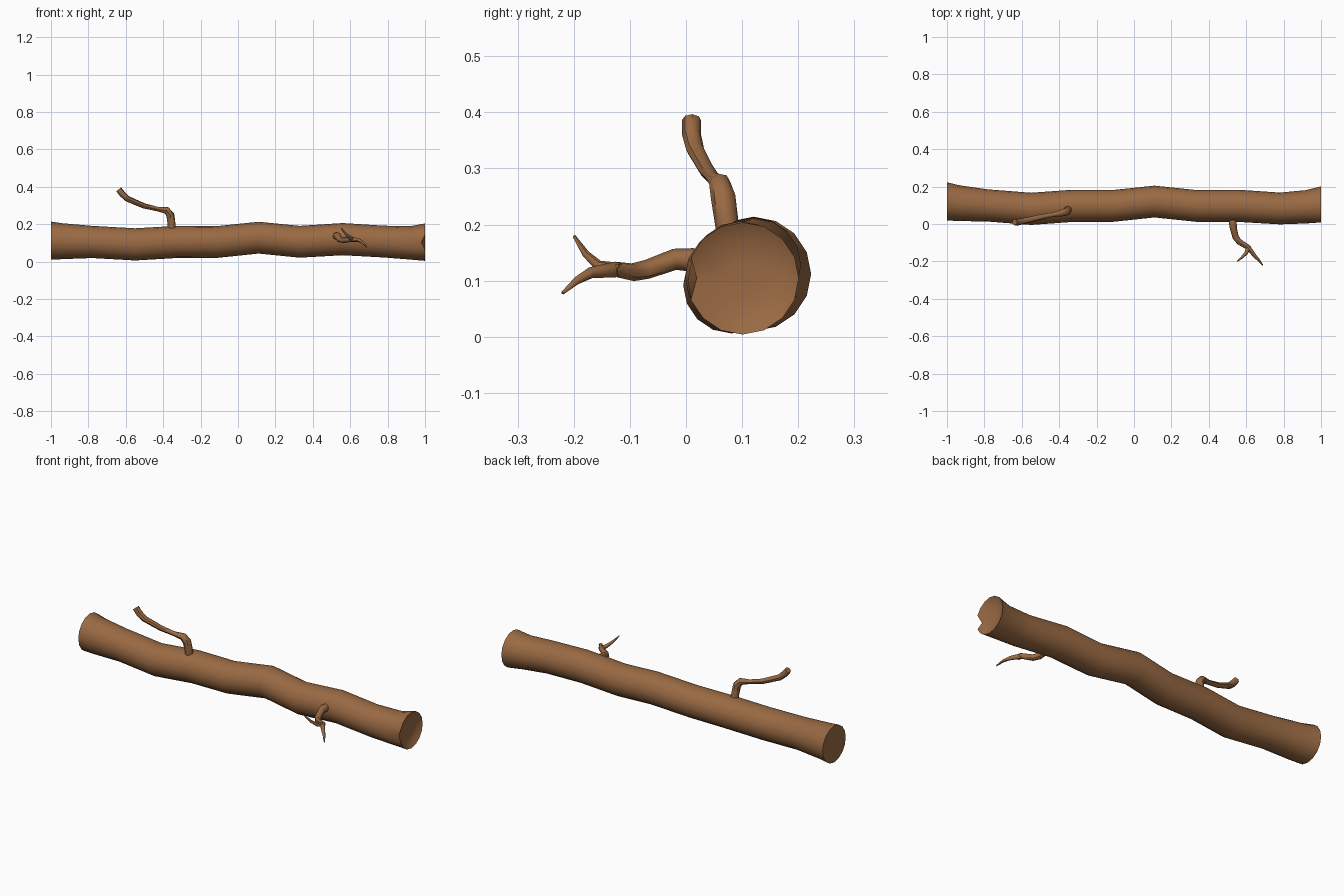
import bpy, bmesh, math
from mathutils import Vector

if "Cube" in bpy.data.objects:
    bpy.data.objects.remove(bpy.data.objects["Cube"])

bark = bpy.data.materials.new("bark_brown")
bark.diffuse_color = (0.32, 0.143, 0.056, 1)
bark.use_nodes = True
bark.node_tree.nodes["Principled BSDF"].inputs["Base Color"].default_value = bark.diffuse_color


def finish(bm, name):
    bmesh.ops.recalc_face_normals(bm, faces=bm.faces)
    me = bpy.data.meshes.new(name)
    bm.to_mesh(me)
    bm.free()
    me.materials.append(bark)
    ob = bpy.data.objects.new(name, me)
    bpy.context.collection.objects.link(ob)
    bpy.ops.object.select_all(action='DESELECT')
    bpy.context.view_layer.objects.active = ob
    ob.select_set(True)
    bpy.ops.object.shade_smooth_by_angle(angle=math.radians(45))
    return ob


def skin(bm, rings):
    for a, b in zip(rings, rings[1:]):
        n = len(a)
        for i in range(n):
            bm.faces.new((a[i], a[(i + 1) % n], b[(i + 1) % n], b[i]))


def branch(name, path, sides=8):
    """Tapered tube through (x, y, z, radius) points."""
    bm = bmesh.new()
    pts = [Vector(p[:3]) for p in path]
    rings, u = [], None
    for i, p in enumerate(pts):
        t = Vector()
        if i > 0:
            t += (p - pts[i - 1]).normalized()
        if i < len(pts) - 1:
            t += (pts[i + 1] - p).normalized()
        t.normalize()
        u = t.orthogonal() if u is None else u - t * u.dot(t)
        u.normalize()
        v = t.cross(u)
        r = path[i][3]
        rings.append([bm.verts.new(p + r * (math.cos(a) * u + math.sin(a) * v))
                      for a in (2 * math.pi * k / sides for k in range(sides))])
    skin(bm, rings)
    bm.faces.new(rings[0])
    bm.faces.new(rings[-1])
    return finish(bm, name)


# Trunk: x, centre y, centre z, radius
sections = [(-1.0, .121, .112, .102), (-.94, .112, .109, .096), (-.78, .099, .105, .086),
            (-.55, .081, .092, .086), (-.33, .097, .105, .086), (-.11, .097, .105, .085),
            (.11, .12, .128, .085), (.33, .097, .106, .085), (.56, .097, .12, .086),
            (.78, .083, .107, .085), (.92, .092, .1, .089), (1.0, .101, .104, .1),
            # dished right end
            (.985, .103, .104, .075), (.98, .103, .104, .03)]
N = 16
bm = bmesh.new()
rings = []
for x, cy, cz, r in sections:
    rings.append([bm.verts.new((x, cy + r * math.cos(2 * math.pi * k / N),
                                cz + r * math.sin(2 * math.pi * k / N))) for k in range(N)])
skin(bm, rings)
bm.faces.new(rings[0])
bm.faces.new(rings[-1])
# chipped notch on the front of the right end
rings[11][N // 2].co += Vector((-.02, .018, 0))
finish(bm, "trunk")

# Upper branch
branch("upper_branch", [(-.352, .08, .15, .024), (-.355, .073, .2, .021), (-.362, .066, .25, .022),
                        (-.382, .06, .274, .019), (-.43, .05, .281, .012), (-.5, .037, .297, .014),
                        (-.59, .016, .335, .016), (-.617, .01, .36, .017), (-.638, .01, .386, .017)])

# Front branch with its fork
branch("front_branch", [(.528, .05, .13, .024), (.528, .01, .137, .021), (.531, -.02, .138, .019),
                        (.543, -.07, .12, .017), (.562, -.095, .115, .016), (.61, -.125, .12, .014),
                        (.645, -.17, .114, .010), (.668, -.195, .1, .007), (.688, -.22, .078, .003)])
branch("front_twig", [(.615, -.118, .12, .012), (.6, -.155, .126, .010),
                      (.578, -.178, .147, .007), (.552, -.199, .179, .003)])
